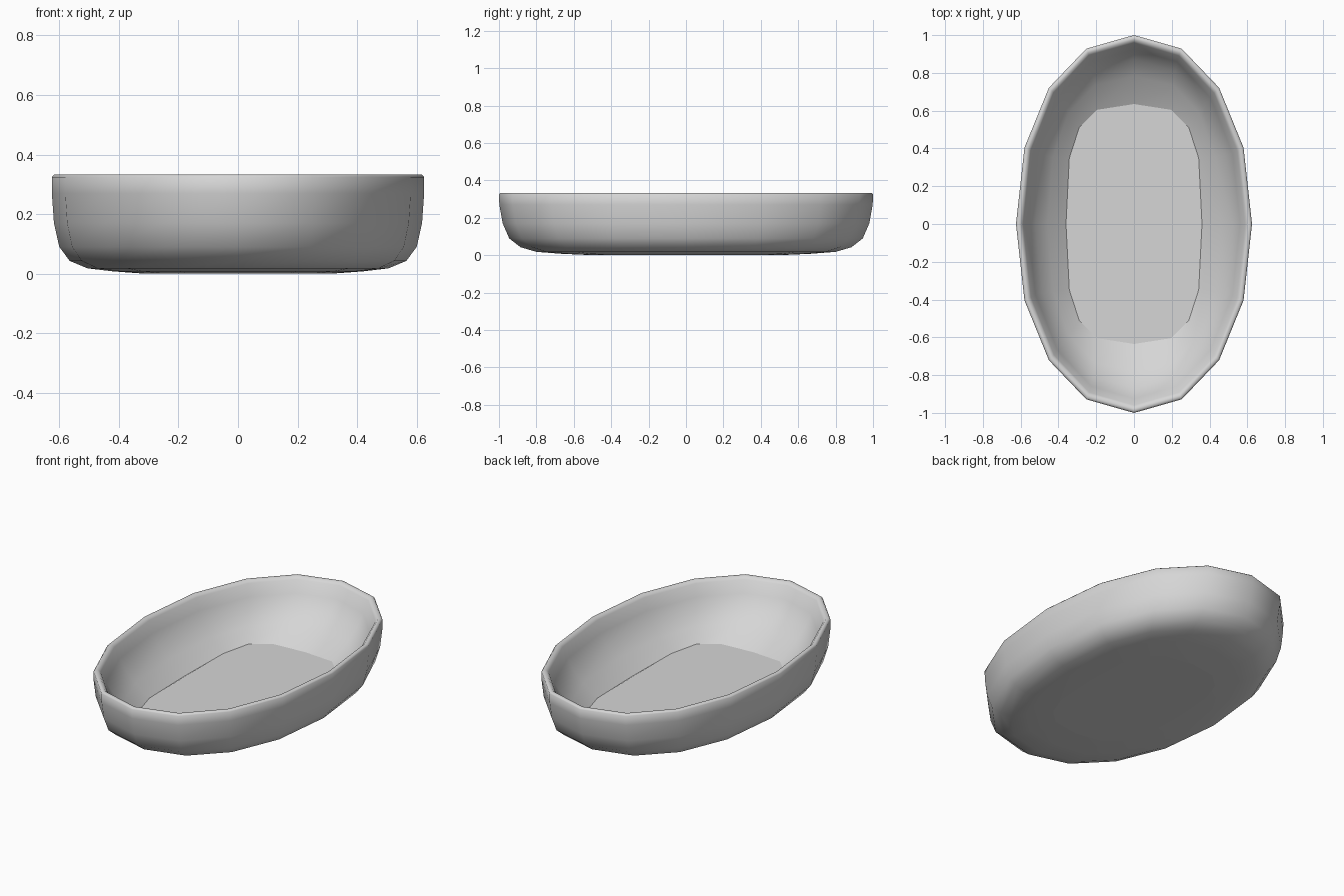
import bpy
import bmesh
from math import cos, sin, pi

SIDES = 16

cube = bpy.data.objects.get("Cube")
if cube:
    bpy.data.objects.remove(cube, do_unlink=True)

COLOUR = (0.67, 0.67, 0.67, 1)
grey = bpy.data.materials.new("light grey")
grey.use_nodes = True
grey.diffuse_color = COLOUR
grey.node_tree.nodes["Principled BSDF"].inputs["Base Color"].default_value = COLOUR


def power(v, p):
    """Signed power, used to square off an ellipse."""
    return (1 if v >= 0 else -1) * abs(v) ** p if abs(v) > 1e-6 else 0.0


def add_ring(bm, rx, ry, z, exponent, lift=0):
    """Oval ring; an exponent of 2 is an ellipse, more is squarer. Lift raises its corners."""
    angles = [2 * pi * i / SIDES for i in range(SIDES)]
    p = 2 / exponent
    return [bm.verts.new((rx * power(cos(a), p), ry * power(sin(a), p),
                          z + lift * sin(2 * a) ** 2)) for a in angles]


def loft(name, rings, cap_first=False, cap_last=False):
    bm = bmesh.new()
    loops = [add_ring(bm, *r) for r in rings]
    for lower, upper in zip(loops, loops[1:]):
        for i in range(SIDES):
            j = (i + 1) % SIDES
            bm.faces.new((lower[i], lower[j], upper[j], upper[i]))
    if cap_first:
        bm.faces.new(loops[0][::-1])
    if cap_last:
        bm.faces.new(loops[-1])
    for f in bm.faces:
        f.smooth = len(f.verts) == 4
    mesh = bpy.data.meshes.new(name)
    bm.to_mesh(mesh)
    bm.free()
    mesh.materials.append(grey)
    obj = bpy.data.objects.new(name, mesh)
    bpy.context.collection.objects.link(obj)


# Outer wall, rounded rim and sloping inner wall: half width, half length, height, squareness
FLOOR = (0.36, 0.635, 0.043, 3.2, 0.018)
loft("dish_wall", [
    (0.31, 0.49, 0.0, 3.0),
    (0.42, 0.67, 0.008, 2.6),
    (0.505, 0.80, 0.018, 2.3),
    (0.565, 0.885, 0.043, 2.15),
    (0.600, 0.945, 0.09, 2.12),
    (0.618, 0.98, 0.17, 2.12),
    (0.625, 0.998, 0.27, 2.12),
    (0.625, 1.0, 0.325, 2.12),
    (0.617, 0.992, 0.333, 2.12),
    (0.602, 0.976, 0.333, 2.12),
    (0.588, 0.960, 0.318, 2.12),
    (0.562, 0.925, 0.25, 2.12),
    (0.522, 0.870, 0.183, 2.2),
    (0.458, 0.782, 0.12, 2.45),
    FLOOR,
], cap_first=True)

# Nearly flat floor inside the dish, kept separate for a crisp edge
loft("dish_floor", [FLOOR], cap_last=True)
